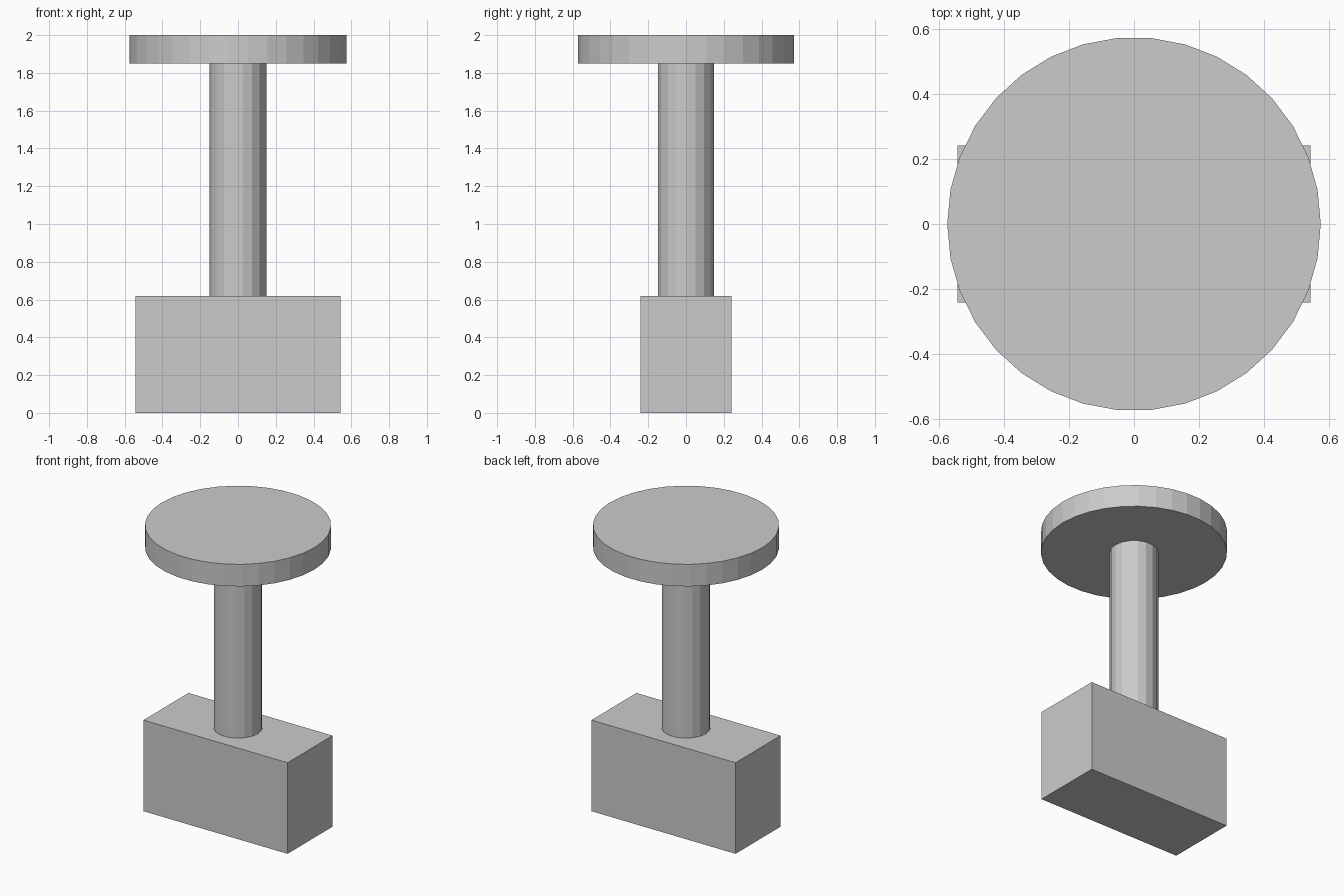
import bpy

default = bpy.data.objects.get("Cube")
if default:
    bpy.data.objects.remove(default, do_unlink=True)

# Single plain grey for every part
grey = bpy.data.materials.new("plain_grey")
grey.use_nodes = True
colour = (0.6, 0.6, 0.6, 1)
grey.diffuse_color = colour
grey.node_tree.nodes["Principled BSDF"].inputs["Base Color"].default_value = colour


def finish(name):
    part = bpy.context.object
    part.name = name
    part.data.name = name
    part.data.materials.append(grey)
    return part


def disc(name, sides, radius, bottom, top):
    """Upright flat-faceted cylinder with a vertex on the x axis."""
    bpy.ops.mesh.primitive_cylinder_add(
        vertices=sides, radius=radius, depth=top - bottom,
        location=(0, 0, (bottom + top) / 2))
    part = finish(name)
    # Primitive starts on the y axis, so turn the mesh a quarter
    for v in part.data.vertices:
        v.co.x, v.co.y = v.co.y, -v.co.x
    return part


# Rectangular base block
bpy.ops.mesh.primitive_cube_add(size=1, location=(0, 0, 0.31))
base = finish("base_block")
for v in base.data.vertices:
    v.co.x *= 1.085
    v.co.y *= 0.483
    v.co.z *= 0.62

# Column and round top plate
disc("column", 18, 0.15, 0.62, 1.85)
disc("round_top", 34, 0.574, 1.85, 2.0)
